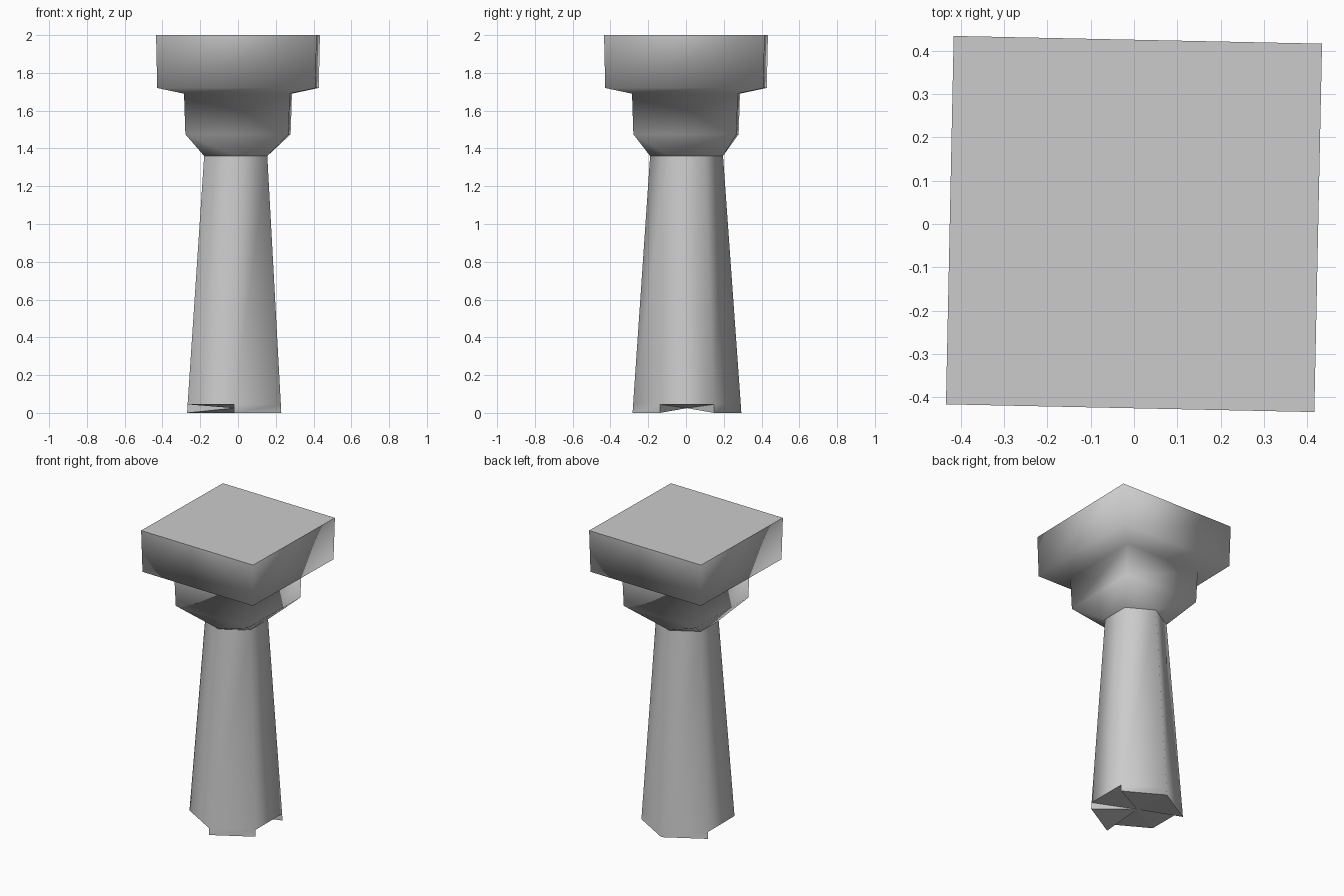
import bpy, bmesh
from math import radians, sin, cos, sqrt

cube = bpy.data.objects.get("Cube")
if cube:
    bpy.data.objects.remove(cube, do_unlink=True)

# Single stone colour
stone = bpy.data.materials.new("stone_grey")
stone.use_nodes = True
grey = (0.6, 0.6, 0.6, 1)
stone.diffuse_color = grey
stone.node_tree.nodes["Principled BSDF"].inputs["Base Color"].default_value = grey


def ring(bm, sides, radius, z, start, cx=0, cy=0):
    """Regular polygon of vertices; start is the first corner's angle."""
    angles = [radians(start + 360 * i / sides) for i in range(sides)]
    return [bm.verts.new((cx + radius * cos(a), cy + radius * sin(a), z)) for a in angles]


def bridge(bm, low, high):
    n = len(low)
    for i in range(n):
        j = (i + 1) % n
        bm.faces.new((low[i], low[j], high[j], high[i]))


def finish(bm, name, flat_rule):
    """Smooth all faces except flat ones, which get crisp borders."""
    bmesh.ops.recalc_face_normals(bm, faces=bm.faces[:])
    for f in bm.faces:
        f.smooth = not flat_rule(f)
    for e in bm.edges:
        e.smooth = all(f.smooth for f in e.link_faces)
    mesh = bpy.data.meshes.new(name)
    bm.to_mesh(mesh)
    bm.free()
    mesh.materials.append(stone)
    obj = bpy.data.objects.new(name, mesh)
    bpy.context.collection.objects.link(obj)


NECK_Z, NOTCH_Z = 1.36, 0.045
NECK = dict(sides=6, radius=0.193, z=NECK_Z, start=-30, cx=-0.012, cy=0.003)

# Tapered six-sided shaft with a notched foot
bm = bmesh.new()
top = ring(bm, **NECK)
base = ring(bm, 6, 0.285, NOTCH_Z, -30, -0.02, 0.005)
bridge(bm, base, top)
hub = bm.verts.new((-0.02, 0.005, 0.025))
raised = {0, 3, 4}
feet = {}
underside = []


def foot(i):
    if i not in feet:
        x, y, _ = base[i].co
        feet[i] = bm.verts.new((x * 1.01, y * 1.01, 0))
    return feet[i]


for i in range(6):
    j = (i + 1) % 6
    if i in raised:
        underside.append(bm.faces.new((hub, base[j], base[i])))
    else:
        bm.faces.new((foot(i), foot(j), base[j], base[i]))
        underside.append(bm.faces.new((hub, foot(j), foot(i))))
    # Radial wall where a notch meets a foot
    if (i in raised) != ((i - 1) % 6 in raised):
        underside.append(bm.faces.new((hub, foot(i), base[i])))
finish(bm, "shaft", lambda f: f in underside)

# Capital: six-sided neck flaring to a square collar and a square slab
bm = bmesh.new()
neck = ring(bm, **NECK)
profile = [(0.273, 1.475), (0.28, 1.69), (0.419, 1.72), (0.425, 2.0)]
squares = [ring(bm, 4, half * sqrt(2), z, 43.8) for half, z in profile]
bmesh.ops.convex_hull(bm, input=neck + squares[0])
inner = [f for f in bm.faces if all(v in squares[0] for v in f.verts)]
inner_edges = [e for e in bm.edges
               if len(e.link_faces) and all(f in inner for f in e.link_faces)]
bmesh.ops.delete(bm, geom=inner, context='FACES_ONLY')
bmesh.ops.delete(bm, geom=[e for e in inner_edges if e.is_valid], context='EDGES')
for low, high in zip(squares, squares[1:]):
    bridge(bm, low, high)
bm.faces.new(squares[-1])
finish(bm, "capital", lambda f: len({round(v.co.z, 3) for v in f.verts}) == 1)
